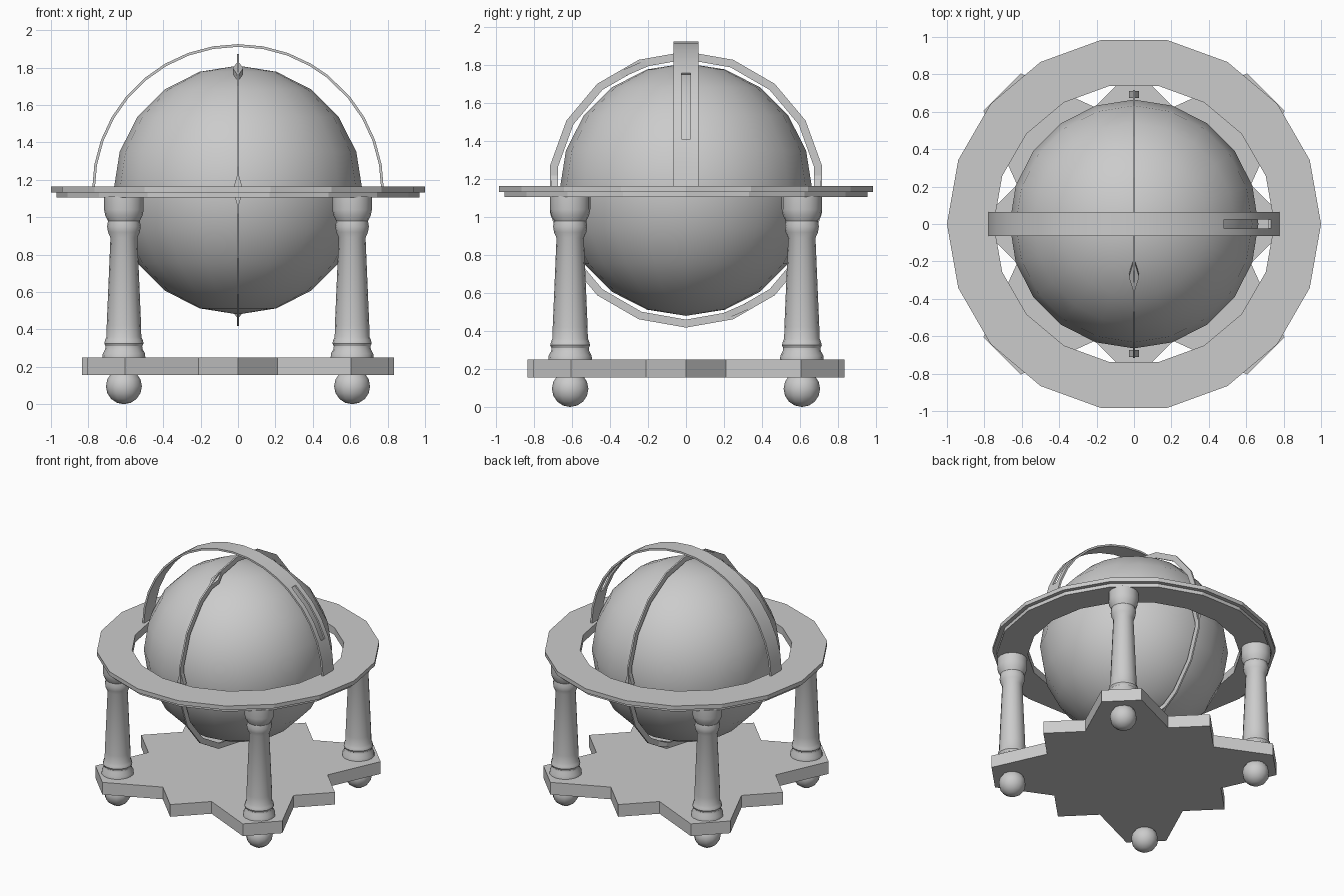
import bpy, bmesh, math
from mathutils import Vector, Matrix

if "Cube" in bpy.data.objects:
    bpy.data.objects.remove(bpy.data.objects["Cube"])

CZ = 1.145  # globe centre height


def finish(name, bm, smooth=30):
    bmesh.ops.recalc_face_normals(bm, faces=bm.faces)
    me = bpy.data.meshes.new(name)
    bm.to_mesh(me)
    bm.free()
    ob = bpy.data.objects.new(name, me)
    bpy.context.collection.objects.link(ob)
    if smooth:
        bpy.ops.object.select_all(action='DESELECT')
        ob.select_set(True)
        bpy.context.view_layer.objects.active = ob
        bpy.ops.object.shade_smooth_by_angle(angle=math.radians(smooth))
    return ob


def lathe(name, profile, n, closed=False, matrix=Matrix(), smooth=30):
    """Revolve (radius, z) points round z; closed makes a ring section."""
    bm = bmesh.new()
    loops = [[bm.verts.new((r * math.cos(math.tau * i / n), r * math.sin(math.tau * i / n), z))
              for i in range(n)] for r, z in profile]
    pairs = list(zip(loops, loops[1:]))
    if closed:
        pairs.append((loops[-1], loops[0]))
    else:
        bm.faces.new(loops[0])
        bm.faces.new(loops[-1])
    for a, b in pairs:
        for i in range(n):
            j = (i + 1) % n
            bm.faces.new((a[i], a[j], b[j], b[i]))
    bm.transform(matrix)
    return finish(name, bm, smooth)


def prism(name, pts, z0, z1, matrix=Matrix()):
    bm = bmesh.new()
    f = bm.faces.new([bm.verts.new((x, y, z0)) for x, y in pts])
    top = bmesh.ops.extrude_face_region(bm, geom=[f])['geom']
    bmesh.ops.translate(bm, vec=(0, 0, z1 - z0), verts=[v for v in top if isinstance(v, bmesh.types.BMVert)])
    bm.transform(matrix)
    return finish(name, bm, 0)


def ball(name, loc, r, u, v):
    bm = bmesh.new()
    bmesh.ops.create_uvsphere(bm, u_segments=u, v_segments=v, radius=r)
    bmesh.ops.translate(bm, vec=loc, verts=bm.verts)
    return finish(name, bm, 60)


# globe
ball("globe", (0, 0, CZ), 0.665, 20, 10)

# star-shaped base: one quarter outline repeated four times
quarter = [(0.835, 0), (0.625, 0.21), (0.805, 0.605), (0.605, 0.805), (0.21, 0.625)]
outline = []
for k in range(4):
    rot = Matrix.Rotation(k * math.pi / 2, 2)
    outline += [tuple(rot @ Vector(p)) for p in quarter]
prism("base", outline, 0.155, 0.25)

# turned columns and ball feet
column = [(0.115, 0.245), (0.113, 0.27), (0.1, 0.295), (0.098, 0.31), (0.105, 0.325), (0.1, 0.345),
          (0.093, 0.36), (0.092, 0.42), (0.072, 0.89), (0.085, 0.92), (0.09, 0.95),
          (0.085, 0.98), (0.1, 1.01), (0.106, 1.04), (0.106, 1.11)]
for sx in (-1, 1):
    for sy in (-1, 1):
        p = (0.61 * sx, 0.61 * sy, 0)
        lathe("column", column, 16, matrix=Matrix.Translation(p))
        ball("foot", (p[0], p[1], 0.096), 0.096, 12, 8)

# stepped horizon ring
lathe("horizon_ring", [(0.75, 1.105), (0.97, 1.105), (0.97, 1.132), (1, 1.132), (1, 1.163), (0.75, 1.163)],
      18, True, smooth=15)

# thin meridian ring standing in the y-z plane
lathe("meridian_ring", [(0.685, -0.006), (0.727, -0.006), (0.727, 0.006), (0.685, 0.006)], 18, True,
      Matrix.Translation((0, 0, CZ)) @ Matrix.Rotation(math.pi / 2, 4, 'Y'), 15)

# diamond mounts on the meridian ring, at the tilted poles and the horizon
for deg in (-23.5, 156.5, 90, -90):
    m = Matrix.Translation((0, 0, CZ)) @ Matrix.Rotation(-math.radians(deg), 4, 'X')
    prism("diamond_mount", [(0.028, 0), (0, 0.095), (-0.028, 0), (0, -0.095)], 0.675, 0.71, m)

# half-circle arch strap with a slot on the right side
angles = [52 if a == 50 else a for a in range(0, 181, 10)]
bm = bmesh.new()
rows = [[bm.verts.new((0.78 * math.cos(math.radians(a)), y, CZ + 0.78 * math.sin(math.radians(a))))
         for y in (-0.065, -0.025, 0.025, 0.065)] for a in angles]
for i in range(len(rows) - 1):
    for j in range(3):
        if j == 1 and 20 <= angles[i] < 52:
            continue
        a, b = rows[i], rows[i + 1]
        bm.faces.new((a[j], a[j + 1], b[j + 1], b[j]))
bmesh.ops.recalc_face_normals(bm, faces=bm.faces)
bm.faces.ensure_lookup_table()
f = bm.faces[0]
if f.normal.dot(f.calc_center_median() - Vector((0, 0, CZ))) < 0:
    bmesh.ops.reverse_faces(bm, faces=bm.faces)
bm.normal_update()
inner = bmesh.ops.solidify(bm, geom=bm.faces[:], thickness=0.014)
# keep the strap's outer radius at 0.78 whichever way it thickened
rmax = max((v.co - Vector((0, v.co.y, CZ))).length for v in bm.verts)
for v in bm.verts:
    d = v.co - Vector((0, v.co.y, CZ))
    v.co -= d.normalized() * (rmax - 0.78)
finish("arch_strap", bm)
